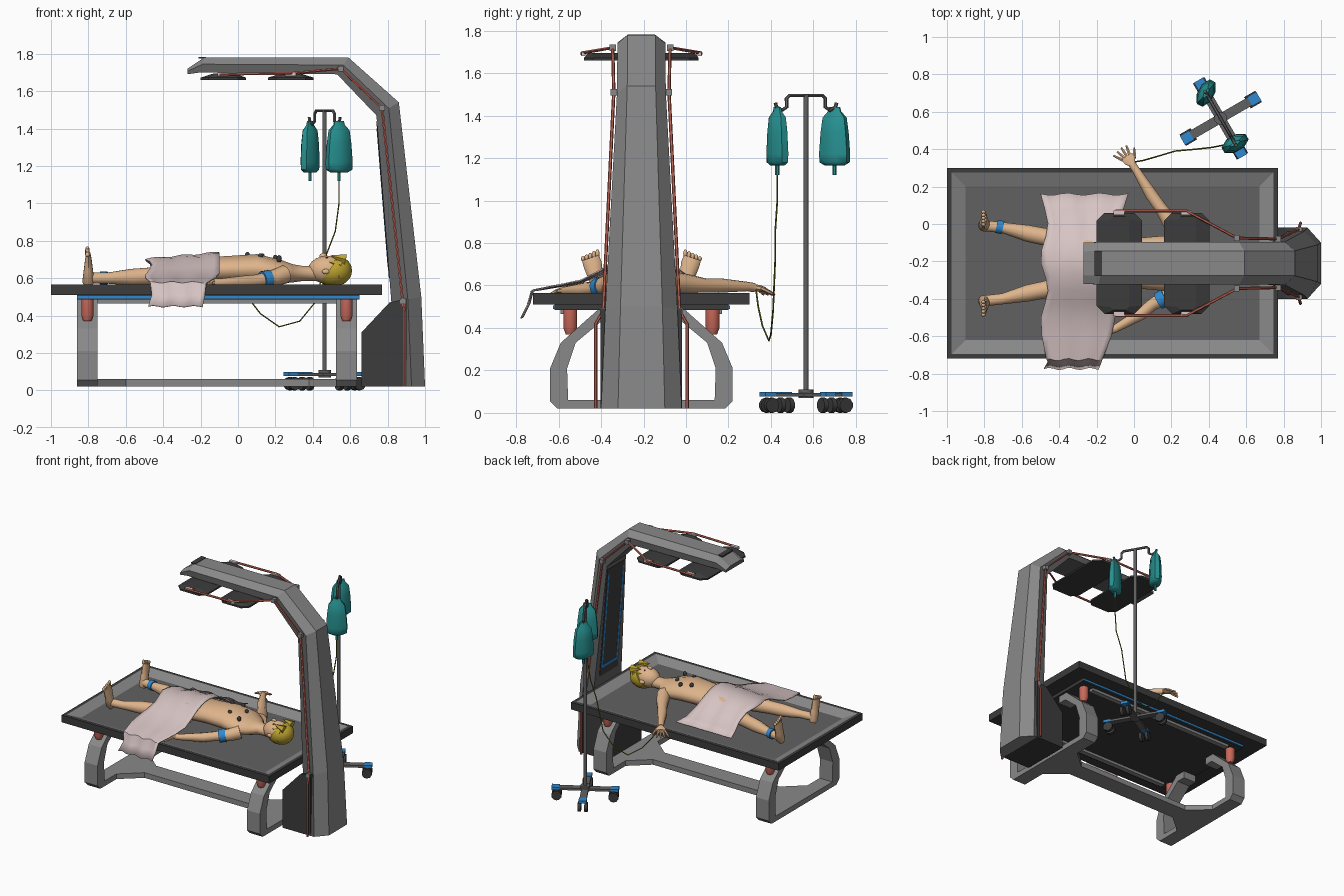
import bpy, bmesh, math
from mathutils import Vector as V

cube = bpy.data.objects.get("Cube")
if cube:
    bpy.data.objects.remove(cube)


def material(name, *rgb):
    m = bpy.data.materials.new(name)
    m.use_nodes = True
    color = (*rgb, 1)
    m.diffuse_color = color
    m.node_tree.nodes["Principled BSDF"].inputs["Base Color"].default_value = color
    return m


dark = material("dark grey", .045, .045, .045)
mid = material("middle grey", .12, .12, .12)
light = material("light grey", .25, .25, .25)
skin = material("skin", .74, .46, .26)
cloth = material("pale cloth", .68, .55, .55)
teal = material("teal", .02, .28, .28)
blue = material("blue", .03, .25, .62)
salmon = material("salmon", .58, .14, .1)
hair = material("blond", .52, .38, .03)
olive = material("olive", .15, .17, .01)

X, Y, Z = V((1, 0, 0)), V((0, 1, 0)), V((0, 0, 1))
MID_Y = -.21          # centre line of table, column and patient
SIDES = (1, -1)


def finish(name, bm, *mats, smooth=False):
    bmesh.ops.recalc_face_normals(bm, faces=bm.faces)
    for f in bm.faces:
        f.smooth = smooth
    for e in bm.edges:
        e.smooth = e.calc_face_angle(0) < .8
    mesh = bpy.data.meshes.new(name)
    bm.to_mesh(mesh)
    bm.free()
    for m in mats:
        mesh.materials.append(m)
    ob = bpy.data.objects.new(name, mesh)
    bpy.context.collection.objects.link(ob)
    return ob


def bridge(name, rings, *mats, smooth=False, rule=None):
    """Skin a list of equal rings and cap both ends."""
    bm = bmesh.new()
    rows = [[bm.verts.new(p) for p in ring] for ring in rings]
    n = len(rows[0])
    for k, (a, b) in enumerate(zip(rows, rows[1:])):
        for i in range(n):
            j = (i + 1) % n
            f = bm.faces.new((a[i], a[j], b[j], b[i]))
            f.material_index = rule(k, i) if rule else 0
    bm.faces.new(rows[0])
    last = bm.faces.new(rows[-1])
    last.material_index = rule(len(rows), 0) if rule else 0
    return finish(name, bm, *mats, smooth=smooth)


def rectangle(x0, x1, y0, y1, z):
    return [(x0, y0, z), (x1, y0, z), (x1, y1, z), (x0, y1, z)]


def box(name, x0, x1, y0, y1, z0, z1, mat):
    return bridge(name, [rectangle(x0, x1, y0, y1, z) for z in (z0, z1)], mat)


def tube(name, path, radii, mat, sides=8, ref=Z, smooth=True):
    """Sweep an ellipse; radii is one number or one (across, up) pair per point."""
    pts = [V(p) for p in path]
    rings = []
    for i, p in enumerate(pts):
        t = (pts[min(i + 1, len(pts) - 1)] - pts[max(i - 1, 0)]).normalized()
        side = t.cross(ref).normalized()
        up = side.cross(t)
        r = radii[i] if isinstance(radii, list) else radii
        a, b = r if isinstance(r, tuple) else (r, r)
        angles = [(k + .5) * math.tau / sides for k in range(sides)]
        rings.append([p + side * a * math.cos(q) + up * b * math.sin(q) for q in angles])
    return bridge(name, rings, mat, smooth=smooth)


def ball(name, center, size, mat, cut=None):
    bm = bmesh.new()
    bmesh.ops.create_uvsphere(bm, u_segments=16, v_segments=10, radius=1)
    for v in bm.verts:
        v.co = V(center) + V([a * b for a, b in zip(v.co, size)])
    if cut:
        bmesh.ops.bisect_plane(bm, geom=bm.verts[:] + bm.edges[:] + bm.faces[:],
                               plane_co=cut[0], plane_no=cut[1], clear_outer=True)
        bmesh.ops.holes_fill(bm, edges=[e for e in bm.edges if e.is_boundary])
    return finish(name, bm, mat, smooth=True)


# Table tray with sloped inner walls
tray = [rectangle(-1 + d, .77 - d, -.72 + d, .3 - d, z)
        for d, z in ((0, .51), (0, .565), (.025, .565), (.1, .535))]
bridge("table_tray", tray, dark, light, mid, rule=lambda k, i: (0, 0, 1, 1, 2)[k])
box("table_underbody", -.86, .65, -.62, .2, .485, .511, dark)
for s in SIDES:
    y = MID_Y + s * .413
    box("table_blue_strip", -.86, .65, y - .004, y + .004, .49, .505, blue)
    y = MID_Y + s * .36
    box("table_rail", -.75, .53, y - .02, y + .02, .465, .486, light)

# Curved legs, floor beam and support pins
outer = [(.12, .49), (.2, .49), (.38, .33), (.43, .21), (.43, .055), (.395, .02), (0, .02)]
inner = [(.12, .43), (.19, .43), (.31, .33), (.35, .21), (.345, .06), (.33, .06), (0, .06)]
for x in (-.805, .58):
    for s in SIDES:
        rings = [[(x + e * .055, MID_Y + s * u, z) for e, (u, z) in
                  ((-1, o), (1, o), (1, i), (-1, i))] for o, i in zip(outer, inner)]
        bridge("curved_leg", rings, light)
        y = MID_Y + s * .335
        tube("support_pin", [(x, y, .37), (x, y, .4), (x, y, .49)], [.022, .034, .034],
             salmon, 12, Y)
beam = [(-.85, .2), (-.75, .2), (-.6, .07), (.38, .07), (.53, .2), (.63, .2)]
bridge("floor_beam", [[(x, MID_Y - w, .02), (x, MID_Y + w, .02), (x, MID_Y + w, .06),
                       (x, MID_Y - w, .06)] for x, w in beam], light)

# Column and overhead arm with chamfered back
back = [(1, .02), (.98, .5), (.86, 1.54), (.59, 1.78), (-.18, 1.78), (-.27, 1.72)]
face = [(.84, .02), (.82, .47), (.74, 1.47), (.53, 1.69), (-.2, 1.7), (-.27, 1.69)]
widths = [.19, .17, .115, .113, .113, .11]
rings = []
for o, i, w in zip(back, face, widths):
    o, i = V((o[0], 0, o[1])), V((i[0], 0, i[1]))
    m = i.lerp(o, .55)
    rings.append([p + Y * (MID_Y + w * f) for p, f in
                  ((i, -1), (m, -1), (o, -.58), (o, .58), (m, 1), (i, 1))])
bridge("column_and_arm", rings, light, mid, rule=lambda k, i: int(i in (0, 4, 5)))
base = [(.66, .02), (.66, .31), (.81, .47), (.9, .49), (.9, .02)]
bridge("column_base", [[(x, MID_Y + s * .192, z) for x, z in base] for s in SIDES], dark)
box("arm_slot", -.21, -.17, MID_Y - .065, MID_Y + .065, 1.774, 1.783, dark)


def face_plate(name, z0, z1, y0, y1, thick, mat):
    rings = []
    for z in (z0, z1):
        x = .82 - (z - .47) * .08
        rings.append(rectangle(x - thick, x + .004, MID_Y + y0, MID_Y + y1, z))
    bridge(name, rings, mat)


face_plate("column_panel", .6, 1.44, -.11, .11, .003, dark)
face_plate("column_blue_foot", .66, .68, -.09, .09, .005, blue)
for s in SIDES:
    face_plate("column_blue_strip", .66, 1.4, s * .09 - .008, s * .09 + .008, .005, blue)

# Lamp panels
for x in (-.078, .282):
    rings = []
    for z, w, d in ((1.66, .122, .27), (1.672, .122, .27), (1.695, .05, .25)):
        c = w * .35
        corner = [(w, d - c), (w - c, d), (c - w, d), (-w, d - c)]
        rings.append([(x + p, MID_Y + q, z) for p, q in corner + [(-p, -q) for p, q in corner]])
    bridge("lamp_panel", rings, dark)

# Cables with clips along both sides
for s in SIDES:
    cable = [(-.1, .28, 1.69), (.28, .28, 1.695), (.55, .135, 1.72), (.77, .13, 1.51),
             (.88, .18, .48), (.89, .215, .42), (.89, .215, .02)]
    cable = [(x, MID_Y + s * d, z) for x, d, z in cable]
    tube("side_cable", cable, .008, salmon, 6, Y)
    for x, y, z in cable[2:5]:
        box("cable_clip", x - .015, x + .015, y - .015, y + .015, z - .015, z + .015, light)
    for x in (-.08, .28):
        y = MID_Y + s * .27
        box("lamp_clip", x - .03, x + .03, y - .012, y + .012, 1.68, 1.7, cloth)

# Drip stand
foot = V((.463, .565, 0))
tube("stand_pole", [foot + Z * .08, foot + Z * 1.5], .012, mid, 10, Y)
tube("stand_hub", [foot + Z * .07, foot + Z * .11], .035, mid, 10, Y)
for k in range(4):
    q = math.radians(30 + 90 * k)
    d = V((math.cos(q), math.sin(q), 0))
    tube("stand_leg", [foot + Z * .085, foot + d * .23 + Z * .085], (.035, .012), mid, 4, smooth=False)
    tube("stand_blue_end", [foot + d * .18 + Z * .087, foot + d * .236 + Z * .087],
         (.04, .015), blue, 4, smooth=False)
    hub = foot + d * .2 + Z * .036
    side = d.cross(Z)
    for s in SIDES:
        tube("caster_wheel", [hub + side * s * .012, hub + side * s * .035], .036, dark, 10)

# Hooks and fluid bags
across = V((.5, -.87, 0))
for s, turn in ((1, 30), (-1, 62)):
    d = across * s
    hook = [foot + d * u + Z * z for u, z in
            ((0, 1.495), (.09, 1.495), (.105, 1.48), (.105, 1.44), (.13, 1.425), (.16, 1.44), (.165, 1.46))]
    tube("bag_hook", hook, .009, mid, 6, d.cross(Z))
    q = math.radians(turn)
    c = foot + d * .155
    levels = (1.165, 1.18, 1.22, 1.32, 1.39, 1.42, 1.44)
    sizes = [(.03, .05), (.042, .078), (.045, .08), (.042, .072), (.035, .062), (.014, .035), (.01, .03)]
    tube("fluid_bag", [c + Z * z for z in levels], sizes, teal, 8, V((math.cos(q), math.sin(q), 0)))
    tube("bag_spout", [c + Z * 1.12, c + Z * 1.17], .01, teal, 6, Y)
drip = [(.54, .43, 1.13), (.54, .43, 1), (.52, .42, .85), (.47, .42, .72), (.42, .41, .48),
        (.33, .4, .37), (.22, .39, .34), (.12, .36, .41), (.05, .34, .5), (-.01, .33, .58)]
tube("drip_line", drip, .004, olive, 6, Y)

# Patient torso and head
torso = [(-.3, .1, .05), (-.22, .15, .07), (-.05, .13, .075), (.1, .145, .08), (.22, .155, .065),
         (.29, .11, .05), (.34, .05, .042), (.44, .045, .042)]
tube("patient_torso", [(x, MID_Y, .57 + max(h, .055)) for x, w, h in torso],
     [(w, h) for x, w, h in torso], skin, 16)
ball("patient_head", (.48, MID_Y, .645), (.105, .075, .075), skin)
ball("patient_nose", (.455, MID_Y, .718), (.02, .011, .016), skin)
ball("patient_hair", (.51, MID_Y, .64), (.1, .088, .085), hair,
     ((.5, MID_Y, .66), V((-.8, 0, .6))))
for s in SIDES:
    ball("patient_ear", (.47, MID_Y + s * .076, .635), (.022, .012, .014), skin)
    ball("patient_eye", (.475, MID_Y + s * .03, .708), (.007, .013, .006), dark)
    for x, z in ((.49, .7), (.515, .73), (.48, .64)):
        tube("hair_lock", [(x + .06, MID_Y + s * .05, z - .03), (x - .02, MID_Y + s * .055, z - .01)],
             [.03, .002], hair, 5, smooth=False)

# Patient legs and feet
for s in SIDES:
    leg = [(-.2, .08, .64), (-.34, .11, .625), (-.47, .14, .61), (-.57, .16, .605), (-.7, .19, .6), (-.79, .2, .6)]
    tube("patient_leg", [(x, MID_Y + s * d, z) for x, d, z in leg],
         [.075, .064, .048, .046, .03, .03], skin, 12)
    sole = [(.19, .56), (.2, .58), (.215, .64), (.23, .7), (.24, .73)]
    tube("patient_foot", [(-.8, MID_Y + s * d, z) for d, z in sole],
         [(.02, .02), (.034, .032), (.026, .036), (.018, .044), (.012, .042)], skin, 10, Y)
    for k in range(5):
        ball("patient_toe", (-.805, MID_Y + s * (.207 + k * .017), .75 - k * .006),
             (.012, .01, .02 - k * .002), skin)
tube("ankle_cuff", [(-.7, -.02, .6), (-.735, -.012, .6)], .037, blue, 12)


# Patient arms and hands
def arm(points, spread):
    pts = [V(p) for p in points]
    tube("patient_arm", pts, [.05, .045, .034, .034, .022, .022], skin, 10)
    d = (pts[-1] - pts[-2]).normalized()
    side = d.cross(Z).normalized()
    palm = pts[-1] + d * .05
    tube("patient_palm", [pts[-1], pts[-1] + d * .025, palm], [(.022, .018), (.036, .016), (.036, .012)], skin)
    for k in range(-2, 3):
        root = palm + side * k * .015 - d * (.03 if k == spread * 2 else .004)
        tip = root + d * (.06 - abs(k) * .006) + side * k * .014 - Z * .02
        tube("patient_finger", [root, root.lerp(tip, .6), tip], [.009, .008, .005], skin, 6)


arm([(.25, -.09, .62), (.2, 0, .61), (.14, .09, .6), (.09, .16, .6), (.01, .29, .595), (-.01, .32, .59)], 1)
arm([(.25, -.33, .62), (.19, -.38, .6), (.1, -.43, .585), (.04, -.48, .58), (-.1, -.56, .575), (-.13, -.57, .575)], -1)
tube("arm_cuff", [(.17, -.39, .597), (.13, -.413, .59)], .048, blue, 12)

# Chest sensors
for x, d in ((.05, .07), (.12, -.06), (.13, .09), (.2, .03), (.22, -.09)):
    ball("chest_sensor", (x, MID_Y + d, .715 - x * .1 + .01), (.014, .014, .02), dark)

# Draped sheet, following a section across the table
section = [(-.775, .45), (-.745, .51), (-.725, .578), (-.6, .605), (-.5, .625), (-.42, .665), (-.35, .705),
           (-.28, .73), (-.21, .74), (-.14, .73), (-.07, .705), (0, .65), (.08, .595), (.16, .575)]
bm = bmesh.new()
rows = []
for k, (y, z) in enumerate(section):
    left = -.48 + .02 * math.sin(k * 1.3)
    right = -.1 + max(0, y + .05) * .33 - max(0, -.55 - y) * .4
    row = []
    for i in range(13):
        f = i / 12
        lift = max(z - .578, 0) * (.78 + .22 * f)
        fold = .006 * math.sin(i * 1.4 + k * .7)
        row.append(bm.verts.new((left + (right - left) * f, y + fold, min(z, .578) + lift + fold * .7)))
    rows.append(row)
for a, b in zip(rows, rows[1:]):
    for i in range(12):
        bm.faces.new((a[i], a[i + 1], b[i + 1], b[i]))
sheet = finish("draped_sheet", bm, cloth, smooth=True)
sheet.modifiers.new("thickness", "SOLIDIFY").thickness = .006
